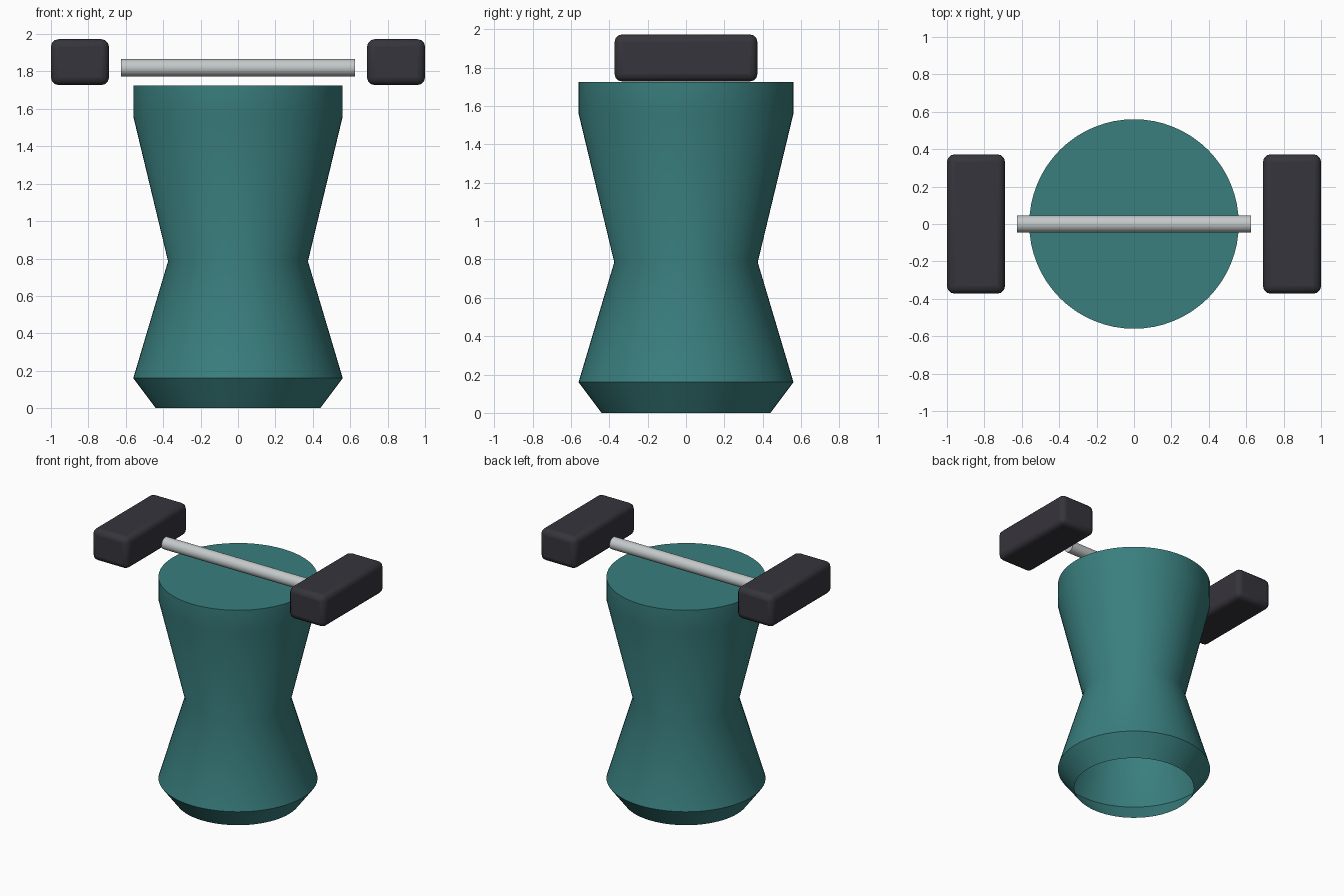
import bpy, bmesh, math

cube = bpy.data.objects.get("Cube")
if cube:
    bpy.data.objects.remove(cube, do_unlink=True)


def material(name, r, g, b):
    m = bpy.data.materials.new(name)
    m.use_nodes = True
    m.diffuse_color = (r, g, b, 1)
    m.node_tree.nodes["Principled BSDF"].inputs["Base Color"].default_value = (r, g, b, 1)
    return m


def finish(obj, name, mat, angle=40):
    obj.name = name
    obj.data.materials.append(mat)
    bpy.ops.object.select_all(action="DESELECT")
    obj.select_set(True)
    bpy.context.view_layer.objects.active = obj
    bpy.ops.object.shade_smooth_by_angle(angle=math.radians(angle))


teal = material("teal", 0.042, 0.21, 0.21)
charcoal = material("charcoal", 0.037, 0.035, 0.045)
steel = material("steel", 0.55, 0.58, 0.58)

# Waisted body: rings joined into a wall, closed on top, open underneath
SIDES = 64
profile = [(0.44, 0), (0.56, 0.16), (0.374, 0.785), (0.56, 1.56), (0.56, 1.725)]
bm = bmesh.new()
rings = []
for radius, z in profile:
    angles = [math.tau * i / SIDES for i in range(SIDES)]
    rings.append([bm.verts.new((radius * math.cos(a), radius * math.sin(a), z)) for a in angles])
for low, high in zip(rings, rings[1:]):
    for i in range(SIDES):
        j = (i + 1) % SIDES
        bm.faces.new((low[i], low[j], high[j], high[i]))
bm.faces.new(rings[-1])
mesh = bpy.data.meshes.new("body")
bm.to_mesh(mesh)
bm.free()
body = bpy.data.objects.new("body", mesh)
bpy.context.collection.objects.link(body)
finish(body, "body", teal)

# Crossbar above the body
bpy.ops.mesh.primitive_cylinder_add(vertices=32, radius=0.046, depth=1.25,
                                    location=(0, 0, 1.82), rotation=(0, math.pi / 2, 0))
finish(bpy.context.object, "crossbar", steel)

# Rounded blocks beyond each end of the bar
for side, name in ((1, "left_block"), (-1, "right_block")):
    bpy.ops.mesh.primitive_cube_add(size=1, location=(side * 0.845, 0, 1.85))
    block = bpy.context.object
    block.scale = (0.31, 0.745, 0.245)
    bpy.ops.object.transform_apply(location=False, rotation=False, scale=True)
    bevel = block.modifiers.new("rounding", "BEVEL")
    bevel.width = 0.04
    bevel.segments = 3
    finish(block, name, charcoal)
